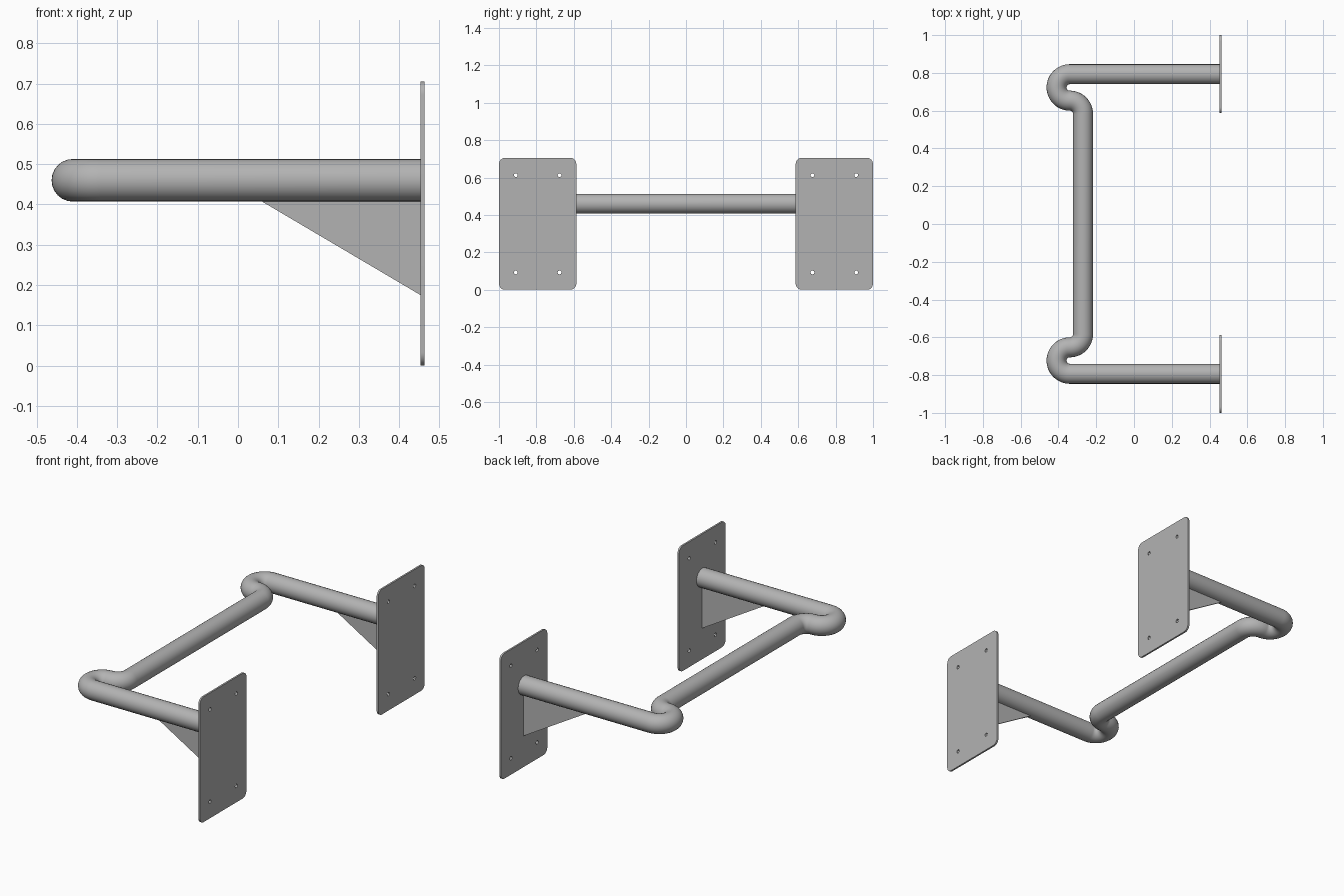
import bpy, bmesh
from math import sin, cos, pi, radians
from mathutils import Vector

cube = bpy.data.objects.get("Cube")
if cube:
    bpy.data.objects.remove(cube)

# Main dimensions
TUBE_R, TUBE_Z, BEND_R = 0.053, 0.46, 0.07
ARM_Y, BEND_X = 0.793, -0.34
PLATE_BACK, PLATE_T = 0.463, 0.01
PLATE_FRONT = PLATE_BACK - PLATE_T
PLATE_W, PLATE_H, CORNER = 0.413, 0.705, 0.032

grey = bpy.data.materials.new("grey_steel")
grey.use_nodes = True
grey.diffuse_color = (0.45, 0.45, 0.45, 1)
grey.node_tree.nodes["Principled BSDF"].inputs["Base Color"].default_value = grey.diffuse_color


def add_object(name, mesh, smooth_angle=None):
    obj = bpy.data.objects.new(name, mesh)
    bpy.context.collection.objects.link(obj)
    mesh.materials.clear()
    mesh.materials.append(grey)
    if smooth_angle:
        bpy.ops.object.select_all(action="DESELECT")
        obj.select_set(True)
        bpy.context.view_layer.objects.active = obj
        bpy.ops.object.shade_smooth_by_angle(angle=radians(smooth_angle))
    return obj


def curve_mesh(paths, cyclic, **settings):
    """Turn point paths into a mesh through a curve with the given settings."""
    curve = bpy.data.curves.new("helper_curve", "CURVE")
    for key, value in settings.items():
        setattr(curve, key, value)
    for path in paths:
        spline = curve.splines.new("POLY")
        spline.points.add(len(path) - 1)
        for point, co in zip(spline.points, path):
            point.co = (*co, 1)
        spline.use_cyclic_u = cyclic
    helper = bpy.data.objects.new("helper", curve)
    bpy.context.collection.objects.link(helper)
    bpy.context.view_layer.update()
    graph = bpy.context.evaluated_depsgraph_get()
    mesh = bpy.data.meshes.new_from_object(helper.evaluated_get(graph))
    bpy.data.objects.remove(helper)
    return mesh


def arc(cx, cy, r, start, end, steps):
    angles = [radians(start + (end - start) * i / steps) for i in range(steps + 1)]
    return [Vector((cx + r * cos(a), cy + r * sin(a), 0)) for a in angles]


# Bent tube: arm, hairpin bend, reverse bend, then mirrored along the bar
half = [Vector((PLATE_FRONT + 0.002, ARM_Y, 0))]
half += arc(BEND_X, ARM_Y - BEND_R, BEND_R, 90, 270, 24)
half += arc(BEND_X, ARM_Y - 3 * BEND_R, BEND_R, 90, 0, 12)[1:]
path = half + [Vector((p.x, -p.y, 0)) for p in reversed(half)]
tube = curve_mesh([path], False, dimensions="3D", bevel_depth=TUBE_R,
                  bevel_resolution=10, use_fill_caps=True)
add_object("bent_tube", tube, 40).location.z = TUBE_Z

# Mounting plate outline with rounded corners and four bolt holes
w, h = PLATE_W / 2 - CORNER, PLATE_H / 2 - CORNER
outline = []
for i, (sx, sy) in enumerate([(1, 1), (-1, 1), (-1, -1), (1, -1)]):
    outline += arc(sx * w, sy * h, CORNER, 90 * i, 90 * i + 90, 8)
holes = [arc(sx * 0.117, sy * 0.26, 0.01, 0, 345, 23)
         for sx in (-1, 1) for sy in (-1, 1)]

for side, sign in (("left", 1), ("right", -1)):
    # Plate
    mesh = curve_mesh([outline] + holes, True, dimensions="2D",
                      fill_mode="BOTH", extrude=PLATE_T / 2)
    bm = bmesh.new()
    bm.from_mesh(mesh)
    bmesh.ops.remove_doubles(bm, verts=bm.verts, dist=0.0001)
    bmesh.ops.recalc_face_normals(bm, faces=bm.faces)
    bm.to_mesh(mesh)
    bm.free()
    plate = add_object("mounting_plate_" + side, mesh, 30)
    plate.rotation_euler = (pi / 2, 0, pi / 2)
    plate.location = (PLATE_BACK - PLATE_T / 2, sign * ARM_Y, PLATE_H / 2)

    # Triangular gusset under the arm
    bm = bmesh.new()
    top = TUBE_Z - TUBE_R + 0.003
    profile = [(0.055, top), (PLATE_FRONT + 0.002, top), (PLATE_FRONT + 0.002, 0.174)]
    face = bm.faces.new([bm.verts.new((x, sign * ARM_Y - 0.005, z)) for x, z in profile])
    extruded = bmesh.ops.extrude_face_region(bm, geom=[face])["geom"]
    bmesh.ops.translate(bm, vec=(0, 0.01, 0),
                        verts=[g for g in extruded if isinstance(g, bmesh.types.BMVert)])
    bmesh.ops.recalc_face_normals(bm, faces=bm.faces)
    gusset = bpy.data.meshes.new("gusset_" + side)
    bm.to_mesh(gusset)
    bm.free()
    add_object("gusset_" + side, gusset)
